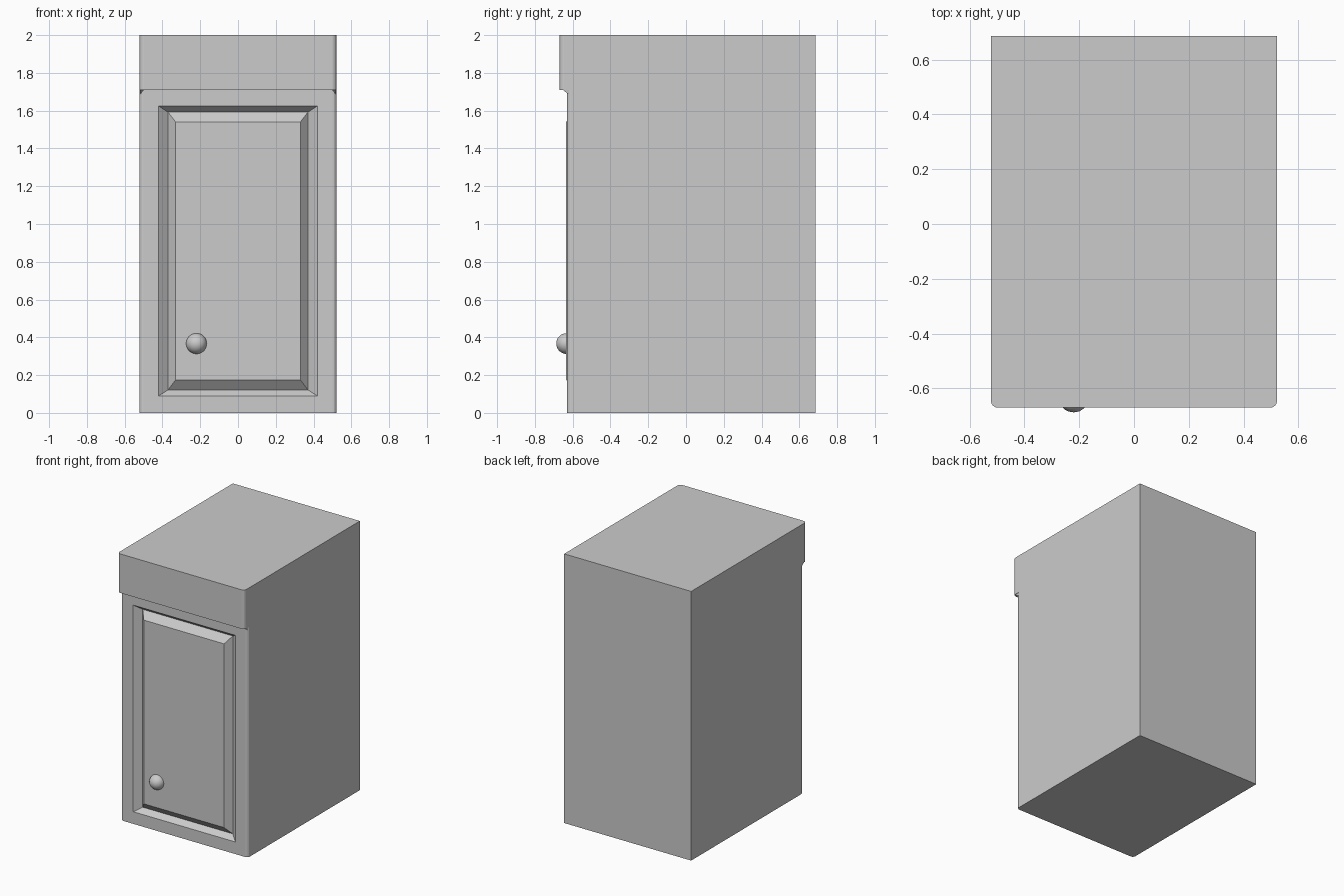
import bpy, bmesh
from math import sin, cos, pi

if "Cube" in bpy.data.objects:
    bpy.data.objects.remove(bpy.data.objects["Cube"])

W, BACK, LIP = 0.522, 0.685, 1.71
FRONT, DRAWER_FRONT = -0.63, -0.67


def finish(name, bm):
    mesh = bpy.data.meshes.new(name)
    bm.to_mesh(mesh)
    bm.free()
    obj = bpy.data.objects.new(name, mesh)
    bpy.context.collection.objects.link(obj)
    return obj


def footprint(front, r, steps=4):
    """Counter-clockwise outline, square at the back and rounded at the front."""
    arc = [(-W + r - r * cos(a), front + r - r * sin(a))
           for a in (i * pi / 2 / steps for i in range(steps + 1))]
    mirrored = [(-x, y) for x, y in reversed(arc)]
    return [(W, BACK), (-W, BACK)] + arc + mirrored, 2 + steps


def walls(bm, outline, z0, z1, skip=None):
    low = [bm.verts.new((x, y, z0)) for x, y in outline]
    top = [bm.verts.new((x, y, z1)) for x, y in outline]
    for i in range(len(outline)):
        j = (i + 1) % len(outline)
        if i != skip:
            bm.faces.new((low[i], low[j], top[j], top[i]))
    bm.faces.new(low[::-1])
    return low, top


# Carcass with the door panel moulded into its front
bm = bmesh.new()
outline, k = footprint(FRONT, 0.022)
low, top = walls(bm, outline, 0, LIP, skip=k)
ring = [low[k], low[k + 1], top[k + 1], top[k]]
# half width, bottom, top, depth: groove edge, groove floor, raised panel
for hw, z0, z1, y in ((0.42, 0.09, 1.625, FRONT),
                      (0.37, 0.122, 1.592, FRONT + 0.04),
                      (0.33, 0.175, 1.54, FRONT - 0.005)):
    new = [bm.verts.new((x, y, z))
           for x, z in ((-hw, z0), (hw, z0), (hw, z1), (-hw, z1))]
    for i in range(4):
        j = (i + 1) % 4
        bm.faces.new((ring[i], ring[j], new[j], new[i]))
    ring = new
bm.faces.new(ring)
finish("cabinet_body", bm)

# Overhanging top block
bm = bmesh.new()
outline, k = footprint(DRAWER_FRONT, 0.025)
low, top = walls(bm, outline, LIP, 2.0)
bm.faces.new(top)
finish("top_block", bm)

# Small wedges under the overhang at both front corners
for side, label in ((-1, "left"), (1, "right")):
    bm = bmesh.new()
    for x, y, z in ((0.52, -0.605, LIP), (0.498, -0.628, LIP),
                    (0.518, -0.652, LIP), (0.516, -0.624, LIP - 0.022)):
        bm.verts.new((side * x, y, z))
    bmesh.ops.convex_hull(bm, input=bm.verts[:])
    bmesh.ops.recalc_face_normals(bm, faces=bm.faces[:])
    finish("corner_wedge_" + label, bm)

# Round door knob, half sunk into the panel
bpy.ops.mesh.primitive_uv_sphere_add(segments=32, ring_count=16, radius=0.055,
                                     location=(-0.22, -0.632, 0.367),
                                     rotation=(pi / 2, 0, 0))
bpy.context.object.name = "door_knob"
bpy.ops.object.shade_smooth()
